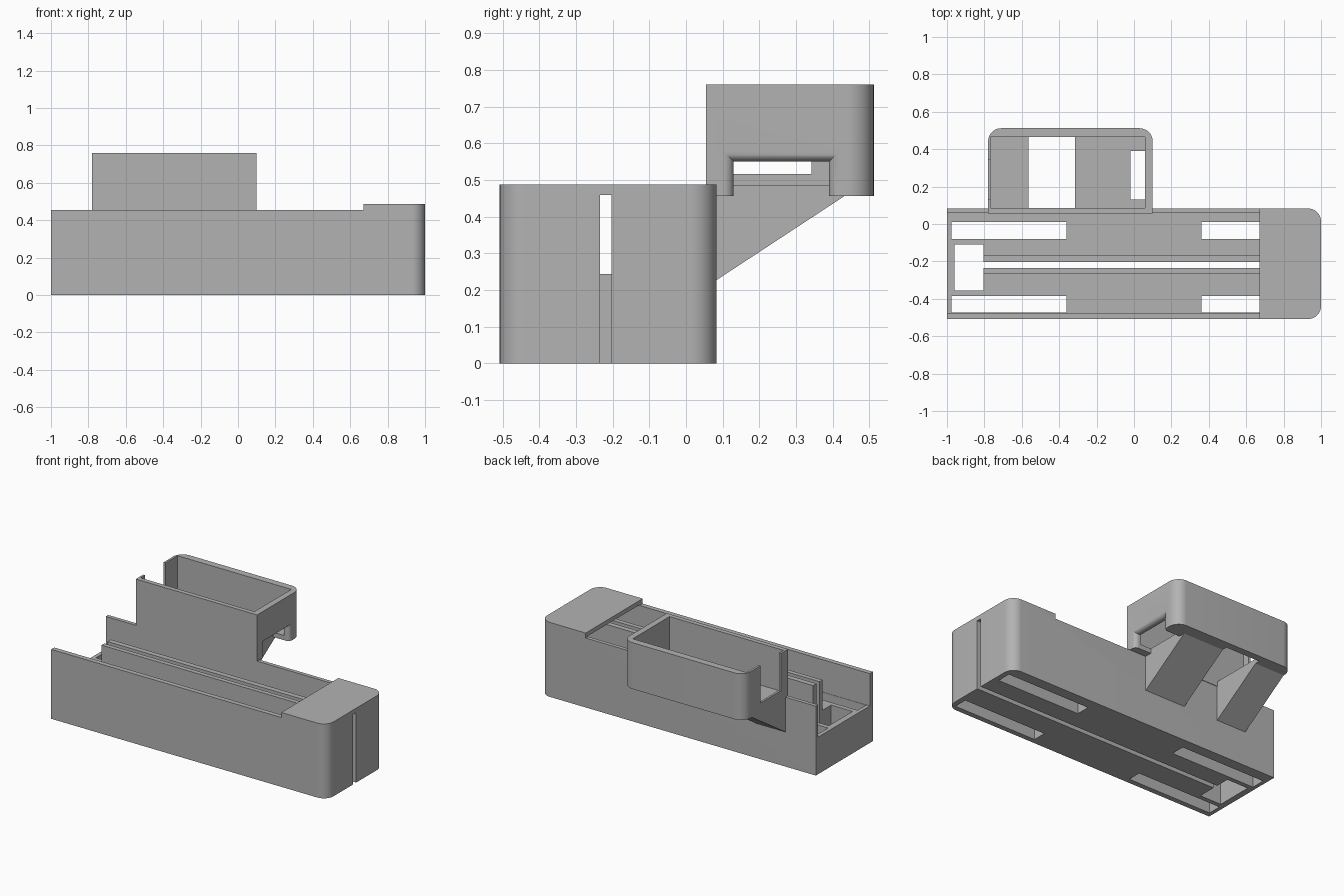
import bpy, bmesh, math

cube = bpy.data.objects.get("Cube")
if cube:
    bpy.data.objects.remove(cube, do_unlink=True)

grey = bpy.data.materials.new("plain grey")
grey.use_nodes = True
colour = (0.45, 0.45, 0.45, 1)
grey.diffuse_color = colour
grey.node_tree.nodes["Principled BSDF"].inputs["Base Color"].default_value = colour


def loft(name, rings):
    """Solid skinned through matching closed rings of points."""
    bm = bmesh.new()
    loops = [[bm.verts.new(p) for p in ring] for ring in rings]
    n = len(loops[0])
    for a, b in zip(loops, loops[1:]):
        for i in range(n):
            j = (i + 1) % n
            bm.faces.new((a[i], a[j], b[j], b[i]))
    bm.faces.new(loops[0][::-1])
    bm.faces.new(loops[-1])
    bmesh.ops.recalc_face_normals(bm, faces=bm.faces)
    mesh = bpy.data.meshes.new(name)
    bm.to_mesh(mesh)
    bm.free()
    mesh.materials.append(grey)
    ob = bpy.data.objects.new(name, mesh)
    bpy.context.collection.objects.link(ob)
    return ob


def box(name, x0, x1, y0, y1, z0, z1):
    return loft(name, [[(x0, y0, z), (x1, y0, z), (x1, y1, z), (x0, y1, z)]
                       for z in (z0, z1)])


def block(name, x0, x1, y0, y1, z0, z1, radii, steps=12):
    """Upright block; radii round the corners, counter-clockwise from x0, y0."""
    corners = [(x0, y0, 1, 1), (x1, y0, -1, 1), (x1, y1, -1, -1), (x0, y1, 1, -1)]
    points = []
    for k, ((x, y, sx, sy), r) in enumerate(zip(corners, radii)):
        if not r:
            points.append((x, y))
            continue
        for i in range(steps + 1):
            a = math.pi * (1 + k / 2 + i / steps / 2)
            points.append((x + sx * r + r * math.cos(a), y + sy * r + r * math.sin(a)))
    return loft(name, [[(x, y, z) for x, y in points] for z in (z0, z1)])


def cut(ob, cutter):
    cutter.hide_render = True
    mod = ob.modifiers.new("cut", 'BOOLEAN')
    mod.operation, mod.solver, mod.object = 'DIFFERENCE', 'EXACT', cutter
    bpy.context.view_layer.objects.active = ob
    bpy.ops.object.modifier_apply(modifier=mod.name)
    bpy.data.objects.remove(cutter, do_unlink=True)


def smooth(ob):
    bpy.ops.object.select_all(action='DESELECT')
    ob.select_set(True)
    bpy.context.view_layer.objects.active = ob
    bpy.ops.object.shade_smooth_by_angle(angle=math.radians(30))


# Long tray with a raised cap on its rounded end
R = 0.07
body = block("tray_body", -1, 1, -0.508, 0.083, 0, 0.488, (0, R, R, 0))
cut(body, box("step_cutter", -1.2, 0.67, -0.7, 0.3, 0.455, 0.7))
cut(body, box("channel_cutter", -1.2, 0.97, -0.476, 0.058, 0.243, 0.46))

# Openings through the thick floor
for x0, x1 in ((-0.975, -0.362), (0.362, 0.965)):
    for y0, y1 in ((-0.474, -0.385), (-0.08, 0.012)):
        cut(body, box("hole_cutter", x0, x1, y0, y1, -0.1, 0.3))
cut(body, box("end_hole_cutter", -0.96, -0.805, -0.355, -0.11, -0.1, 0.3))
cut(body, box("slot_cutter", -0.83, 1.2, -0.235, -0.203, -0.1, 0.459))
smooth(body)

# Guide rails either side of the slot
for name, y0, y1 in (("front_rail", -0.265, -0.235), ("back_rail", -0.203, -0.168)):
    box(name, -0.805, 0.969, y0, y1, 0.24, 0.442)

# Open holder standing off the back wall
holder = block("holder", -0.78, 0.1, 0.055, 0.512, 0.456, 0.76, (0, 0, R, R))
cut(holder, block("cavity_cutter", -0.766, 0.06, 0.085, 0.466, 0.487, 0.9, (0, 0, 0, 0)))
cut(holder, box("floor_gap_cutter", -0.565, -0.315, 0.085, 0.466, 0.4, 0.6))
cut(holder, box("side_slot_cutter", -0.9, -0.75, 0.13, 0.342, 0.516, 0.9))

# Flared cable notch in the left wall
cut(holder, box("notch_cutter", -0.02, 0.2, 0.13, 0.39, 0.4, 0.55))
rings = []
flare = 0.028
for i in range(9):
    a = math.pi / 2 * i / 8
    x = 0.1 - flare + flare * math.sin(a)
    g = flare * (1 - math.cos(a))
    rings.append([(x, 0.13 - g, 0.4), (x, 0.39 + g, 0.4),
                  (x, 0.39 + g, 0.55 + g), (x, 0.13 - g, 0.55 + g)])
rings.append([(0.2, y, z) for _, y, z in rings[-1]])
cut(holder, loft("flare_cutter", rings))
smooth(holder)

# Sloping brackets under the holder
for name, x0, x1 in (("right_bracket", -0.78, -0.565), ("left_bracket", -0.315, -0.02)):
    loft(name, [[(x, 0.08, 0.225), (x, 0.435, 0.458), (x, 0.08, 0.458)]
                for x in (x0, x1)])
